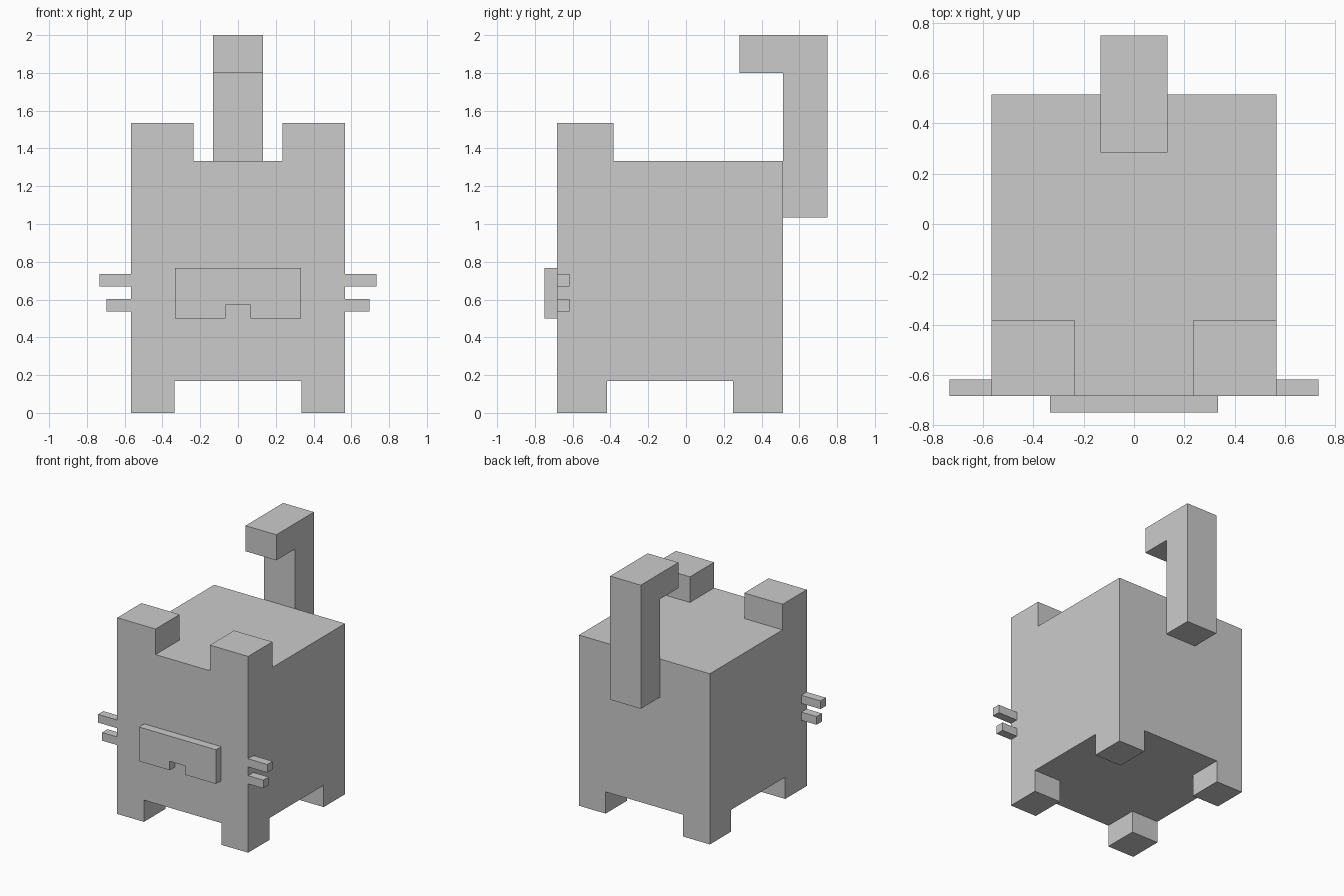
import bpy, bmesh
from mathutils import Vector

if "Cube" in bpy.data.objects:
    bpy.data.objects.remove(bpy.data.objects["Cube"])

X, Y0, Y1 = 0.566, -0.683, 0.514      # body half width, front, back
Z0, Z1 = 0.17, 1.334                  # belly and top of the head


def finish(bm, name):
    bmesh.ops.recalc_face_normals(bm, faces=bm.faces)
    me = bpy.data.meshes.new(name)
    bm.to_mesh(me)
    bm.free()
    ob = bpy.data.objects.new(name, me)
    bpy.context.collection.objects.link(ob)
    return ob


def add_box(bm, x, y, z):
    for v in bmesh.ops.create_cube(bm, size=1)["verts"]:
        v.co = [a + (c + 0.5) * (b - a) for c, (a, b) in zip(v.co, (x, y, z))]


def prism(name, points, place, depth):
    """Face from a 2D profile, extruded along depth."""
    bm = bmesh.new()
    face = bm.faces.new([bm.verts.new(place(*p)) for p in points])
    ext = bmesh.ops.extrude_face_region(bm, geom=[face], use_keep_orig=True)["geom"]
    bmesh.ops.translate(bm, vec=Vector(depth),
                        verts=[g for g in ext if isinstance(g, bmesh.types.BMVert)])
    return finish(bm, name)


def pull(bm, z, test, dz):
    """Extrude the horizontal faces at height z whose centre passes the test."""
    faces = [f for f in bm.faces if abs(f.normal.z) > 0.9
             and abs(f.calc_center_median().z - z) < 1e-4
             and test(f.calc_center_median())]
    ext = bmesh.ops.extrude_face_region(bm, geom=faces)["geom"]
    bmesh.ops.translate(bm, vec=(0, 0, dz),
                        verts=[g for g in ext if isinstance(g, bmesh.types.BMVert)])
    old = [f for f in faces if f.is_valid]
    if old:
        bmesh.ops.delete(bm, geom=old, context='FACES_ONLY')
    bm.normal_update()


# Body with flush ears and legs pulled out of its corners
bm = bmesh.new()
add_box(bm, (-X, X), (Y0, Y1), (Z0, Z1))
cuts = [((x, 0, 0), (1, 0, 0)) for x in (-0.335, -0.235, 0.235, 0.335)]
cuts += [((0, y, 0), (0, 1, 0)) for y in (-0.417, -0.384, 0.25)]
for co, no in cuts:
    bmesh.ops.bisect_plane(bm, geom=bm.verts[:] + bm.edges[:] + bm.faces[:],
                           plane_co=co, plane_no=no)
bm.normal_update()
pull(bm, Z1, lambda c: abs(c.x) > 0.235 and c.y < -0.384, 0.2)
pull(bm, Z0, lambda c: abs(c.x) > 0.335 and (c.y < -0.417 or c.y > 0.25), -Z0)
bmesh.ops.recalc_face_normals(bm, faces=bm.faces)
bmesh.ops.dissolve_limit(bm, angle_limit=0.01, verts=bm.verts[:], edges=bm.edges[:])
finish(bm, "body")

# Hooked tail
prism("tail", [(Y1, 1.034), (0.748, 1.034), (0.748, 2), (0.283, 2), (0.283, 1.8), (Y1, 1.8)],
      lambda a, b: (-0.133, a, b), (0.266, 0, 0))

# Muzzle with mouth notch
prism("muzzle", [(-0.333, 0.5), (-0.067, 0.5), (-0.067, 0.57), (0.067, 0.57),
                 (0.067, 0.5), (0.333, 0.5), (0.333, 0.767), (-0.333, 0.767)],
      lambda a, b: (a, -0.748, b), (0, Y0 + 0.748, 0))

# Whiskers: upper and lower on each side
for side, s in (("right", 1), ("left", -1)):
    for level, tip, z in (("upper", 0.732, (0.67, 0.734)), ("lower", 0.697, (0.538, 0.602))):
        bm = bmesh.new()
        add_box(bm, sorted((s * X, s * tip)), (Y0, -0.617), z)
        finish(bm, f"whisker_{level}_{side}")
